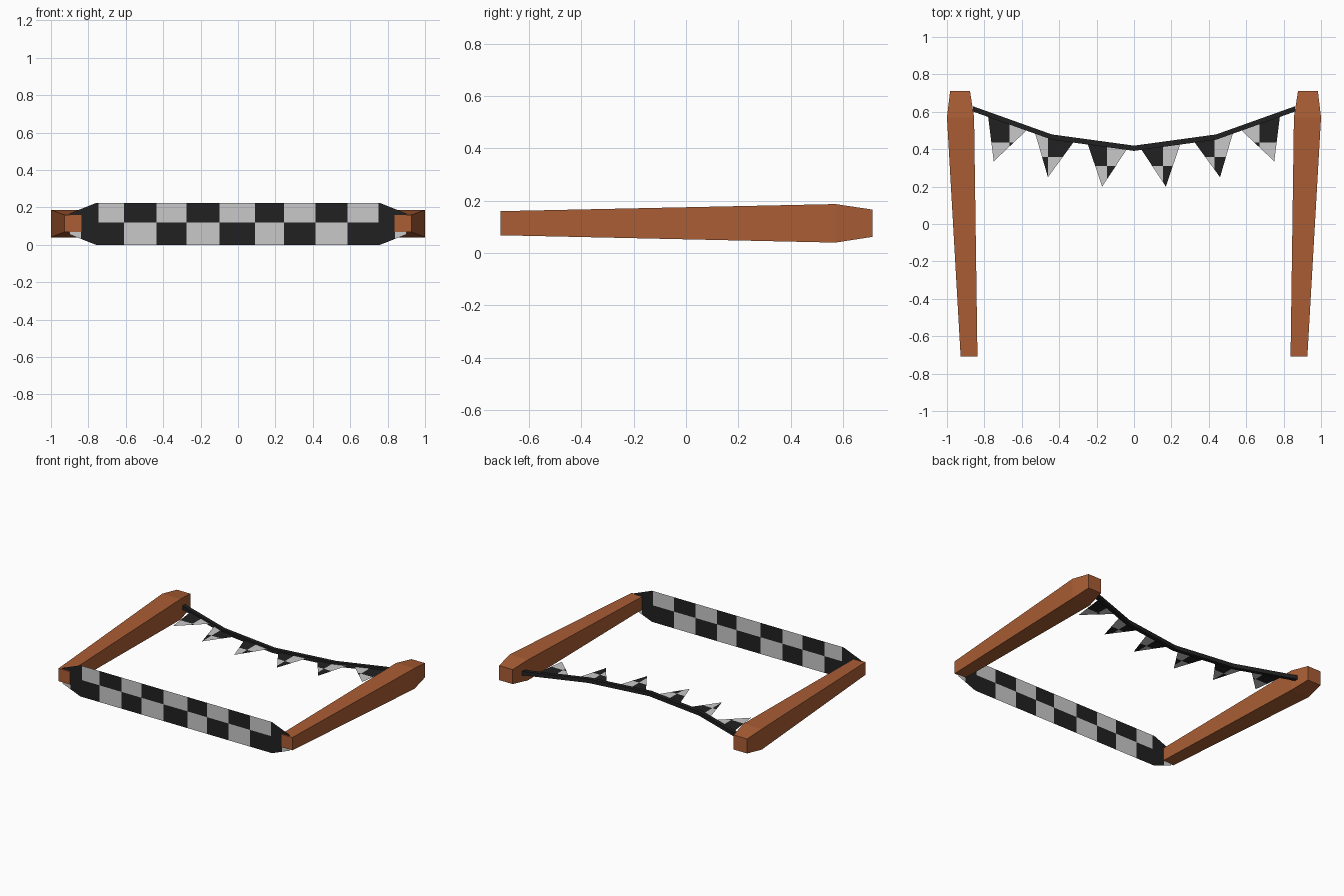
import bpy, bmesh
from mathutils import Vector

if "Cube" in bpy.data.objects:
    bpy.data.objects.remove(bpy.data.objects["Cube"])


def material(name, rgb):
    m = bpy.data.materials.new(name)
    m.diffuse_color = (*rgb, 1)
    m.use_nodes = True
    m.node_tree.nodes["Principled BSDF"].inputs["Base Color"].default_value = m.diffuse_color
    return m


WOOD = material("brown wood", (0.40, 0.11, 0.035))
BLACK = material("black cloth", (0.015, 0.015, 0.015))
LIGHT = material("light grey cloth", (0.58, 0.58, 0.58))


def finish(name, bm, mats):
    me = bpy.data.meshes.new(name)
    bm.to_mesh(me)
    bm.free()
    for m in mats:
        me.materials.append(m)
    ob = bpy.data.objects.new(name, me)
    bpy.context.collection.objects.link(ob)
    return ob


def loft(name, rings, mats):
    """Closed solid through four-cornered rings."""
    bm = bmesh.new()
    vs = [[bm.verts.new(p) for p in r] for r in rings]
    for a, b in zip(vs, vs[1:]):
        for i in range(4):
            j = (i + 1) % 4
            bm.faces.new((a[i], a[j], b[j], b[i]))
    bm.faces.new(vs[0])
    bm.faces.new(vs[-1])
    bmesh.ops.recalc_face_normals(bm, faces=bm.faces)
    return finish(name, bm, mats)


def cut_sheet(name, outline, cuts, rule):
    """Flat sheet sliced along cut planes, coloured by a rule on face centre."""
    bm = bmesh.new()
    bm.faces.new([bm.verts.new(p) for p in outline])
    for axis, value in cuts:
        n = Vector((0, 0, 0))
        n[axis] = 1
        bmesh.ops.bisect_plane(bm, geom=bm.verts[:] + bm.edges[:] + bm.faces[:],
                               plane_co=n * value, plane_no=n)
    for f in bm.faces:
        f.material_index = int(rule(f.calc_center_median()))
    return finish(name, bm, [BLACK, LIGHT])


# Tapered posts: y, inner x, outer x, low z, high z
POST = [(-0.708, 0.837, 0.927, 0.068, 0.16),
        (0.57, 0.855, 1.0, 0.04, 0.187),
        (0.712, 0.877, 0.983, 0.062, 0.166)]
for side, label in ((-1, "left"), (1, "right")):
    loft(label + "_post",
         [[(side * x, y, z) for x, z in ((a, lo), (b, lo), (b, hi), (a, hi))]
          for y, a, b, lo, hi in POST], [WOOD])

# Sagging cord between the posts
PATH = [(-0.86, 0.615), (-0.44, 0.465), (0, 0.405), (0.44, 0.465), (0.86, 0.615)]
h = 0.014
loft("cord", [[(x, y + dy, 0.112 + dz) for dy, dz in ((-h, -h), (h, -h), (h, h), (-h, h))]
              for x, y in PATH], [BLACK])

# Pennants: base start, base end, tip; mirrored to the other half
FLAGS = [((-0.78, 0.575), (-0.575, 0.50), (-0.75, 0.335)),
         ((-0.53, 0.49), (-0.32, 0.442), (-0.46, 0.25)),
         ((-0.25, 0.435), (-0.035, 0.405), (-0.17, 0.20))]
FLAGS += [tuple((-x, y) for x, y in f) for f in reversed(FLAGS)]
SPLIT = [-0.665, -0.46, -0.145, 0.155, 0.43, 0.67]
PHASE = [0, 1, 0, 0, 0, 1]
for i, (flag, sx, ph) in enumerate(zip(FLAGS, SPLIT, PHASE)):
    sy = (flag[0][1] + flag[1][1]) / 4 + flag[2][1] / 2
    cut_sheet(f"pennant_{i + 1}", [(x, y, 0.112) for x, y in flag],
              [(0, sx), (1, sy)],
              lambda c, sx=sx, sy=sy, ph=ph: ((c.x > sx) + (c.y < sy) + ph) % 2)

# Chequered upright banner with tapered ends
EDGES = [-0.84, -0.745, -0.61, -0.435, -0.275, -0.10, 0.09, 0.245, 0.415, 0.585, 0.75, 0.84]
ROW = 0.12


def banner_rule(c):
    n = sum(c.x > e for e in EDGES)
    if n in (0, 12):
        return c.z < ROW
    if n in (1, 11):
        return False
    return (n + (c.z < ROW)) % 2 == 0


cut_sheet("chequered_banner",
          [(x, -0.70, z) for x, z in ((-0.9, 0.055), (-0.76, 0), (0.76, 0), (0.9, 0.055),
                                      (0.9, 0.167), (0.76, 0.223), (-0.76, 0.223), (-0.9, 0.167))],
          [(0, e) for e in EDGES] + [(2, ROW)], banner_rule)
